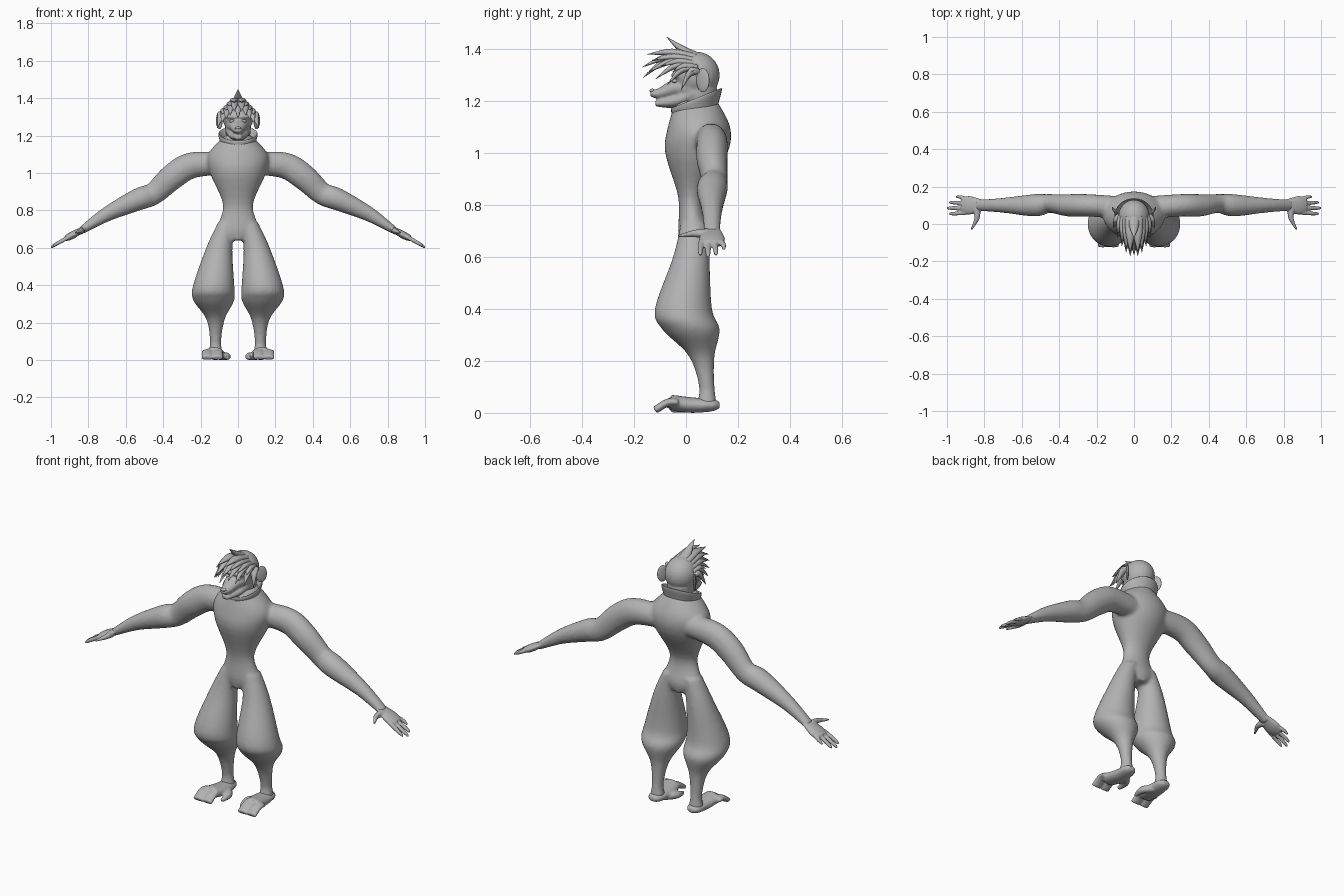
import bpy
import bmesh
import math
from mathutils import Vector, Matrix

default_cube = bpy.data.objects.get("Cube")
if default_cube:
    bpy.data.objects.remove(default_cube, do_unlink=True)

grey = bpy.data.materials.new("plain_grey")
grey.use_nodes = True
grey.diffuse_color = (0.45, 0.45, 0.45, 1)
grey.node_tree.nodes["Principled BSDF"].inputs["Base Color"].default_value = grey.diffuse_color

UP = Vector((0, 0, 1))
MIDDLE = (1,)
BOTH = (1, -1)


def smooth_path(points, steps=5):
    """Pass a smooth curve through the control rings, radii included."""
    rings = [Vector(point) for point in points]
    result = []
    for index in range(len(rings) - 1):
        start, end = rings[index], rings[index + 1]
        leave = (end - rings[max(index - 1, 0)]) / 2
        arrive = (rings[min(index + 2, len(rings) - 1)] - start) / 2
        for step in range(steps):
            f = step / steps
            ease = f * f * (3 - 2 * f)
            result.append(start.lerp(end, ease) + leave * f * (1 - f) ** 2
                          - arrive * f * f * (1 - f))
    return result + [rings[-1]]


def loft(bm, points, sides=MIDDLE, flat=1, axis=None, count=20):
    """Skin elliptical rings (x, y, z, radius) along a path; flat scales the second radius."""
    path = smooth_path(points)
    for side in sides:
        centres = [Vector((p[0] * side, p[1], p[2])) for p in path]
        span = (centres[-1] - centres[0]).normalized()
        reference = Vector((0, 1, 0)) if abs(span.x) > 0.6 else Vector((1, 0, 0))
        rings = []
        for index, (centre, point) in enumerate(zip(centres, path)):
            before = centres[max(index - 1, 0)]
            after = centres[min(index + 1, len(centres) - 1)]
            tangent = (axis or (after - before)).normalized()
            across = (reference - tangent * reference.dot(tangent)).normalized()
            through = tangent.cross(across)
            wide = point[3]
            deep = point[4] if len(point) > 4 else wide * flat
            ring = []
            for corner in range(count):
                angle = math.tau * corner / count
                ring.append(bm.verts.new(centre + across * wide * math.cos(angle)
                                         + through * deep * math.sin(angle)))
            rings.append(ring)
        faces = [bm.faces.new(rings[0]), bm.faces.new(rings[-1])]
        for lower, upper in zip(rings, rings[1:]):
            for k in range(count):
                faces.append(bm.faces.new((lower[k], lower[k - 1], upper[k - 1], upper[k])))
        bmesh.ops.recalc_face_normals(bm, faces=faces)


def ball(bm, centre, radii, sides=MIDDLE, turn=0):
    """Add an ellipsoid, mirrored when both sides are asked for."""
    for side in sides:
        place = Matrix.Translation((centre[0] * side, centre[1], centre[2]))
        spin = Matrix.Rotation(turn * side, 4, 'Z')
        size = Matrix.Diagonal(radii).to_4x4()
        bmesh.ops.create_uvsphere(bm, u_segments=24, v_segments=14, radius=1,
                                  matrix=place @ spin @ size)


def finish(name, bm, voxel=0, soften=0):
    """Turn the bmesh into a smooth object, fusing its pieces when a voxel size is given."""
    mesh = bpy.data.meshes.new(name)
    bm.to_mesh(mesh)
    bm.free()
    mesh.materials.append(grey)
    for polygon in mesh.polygons:
        polygon.use_smooth = True
    part = bpy.data.objects.new(name, mesh)
    bpy.context.collection.objects.link(part)
    if voxel:
        fuse = part.modifiers.new("fuse", 'REMESH')
        fuse.mode = 'VOXEL'
        fuse.voxel_size = voxel
        fuse.use_smooth_shade = True
        relax = part.modifiers.new("relax", 'SMOOTH')
        relax.factor = 0.5
        relax.iterations = soften


# Body: torso, baggy legs and arms fused into one skin
bm = bmesh.new()
loft(bm, [(0, .03, .64, .05, .05), (0, .03, .7, .11, .06), (0, .02, .83, .08, .05),
          (0, .04, 1, .15, .12), (0, .05, 1.1, .16, .12), (0, .04, 1.2, .07, .08)],
     axis=UP, count=32)
loft(bm, [(.06, .03, .73, .05), (.1, .02, .6, .07), (.13, -.01, .4, .11), (.13, .02, .32, .11),
          (.12, .06, .22, .05), (.12, .08, .1, .03), (.12, .08, .03, .04)],
     BOTH, axis=UP, count=28)
loft(bm, [(.1, .09, 1.05, .06, .06), (.25, .1, 1.04, .06, .07), (.35, .1, .98, .06, .07),
          (.45, .11, .89, .05, .06), (.53, .1, .86, .06, .06), (.7, .1, .78, .04, .04),
          (.84, .1, .69, .03, .02)], BOTH)
finish("body", bm, voxel=.01, soften=4)

# Feet: heel and arch, two broad toes and a hooked inner toe
bm = bmesh.new()
loft(bm, [(.12, .13, .03, .02), (.12, .1, .03, .04), (.12, .02, .03, .05), (.13, -.06, .04, .05)],
     BOTH, flat=.6)
for toe in (.11, .165):
    loft(bm, [(toe, -.03, .04, .03), (toe, -.07, .04, .03), (toe, -.12, .01, .03)], BOTH, flat=.5)
loft(bm, [(.1, .05, .02, .02), (.06, 0, .02, .02), (.06, -.06, .01, .01)], BOTH)
finish("feet", bm, voxel=.006, soften=3)

# Hands: palm, four fingers by rule and a thumb
bm = bmesh.new()
loft(bm, [(.81, .1, .71, .03), (.88, .1, .67, .05), (.92, .1, .65, .04)], BOTH, flat=.4)
for finger in range(4):
    reach = 1 - .012 * (finger - 1) ** 2
    spread = .055 + .03 * finger
    drop = .6 + (1 - reach) * .6
    loft(bm, [(.9, .06 + .025 * finger, .66, .012), (reach - .02, spread, drop + .015, .01),
              (reach, spread, drop, .005)], BOTH, count=10)
loft(bm, [(.84, .08, .69, .02), (.84, .03, .69, .014), (.87, -.03, .68, .005)], BOTH, count=12)
finish("hands", bm, voxel=.005, soften=2)

# Collar: tilted standing roll, hollow at the top
bm = bmesh.new()
loft(bm, [(0, .04, 1.12, .09), (0, .04, 1.15, .09), (0, .04, 1.2, .105),
          (0, .04, 1.21, .1), (0, .04, 1.17, .08)], axis=Vector((0, -.4, 1)), count=32)
finish("collar", bm)

# Head: skull, neck, muzzle, jaw and brows
bm = bmesh.new()
ball(bm, (0, .04, 1.3), (.084, .09, .09))
loft(bm, [(0, .05, 1.14, .06), (0, .05, 1.25, .07)], axis=UP)
loft(bm, [(0, .02, 1.25, .07), (0, -.04, 1.25, .05), (0, -.1, 1.23, .03), (0, -.137, 1.23, .018)],
     flat=.7)
loft(bm, [(0, .03, 1.23, .07), (0, -.04, 1.2, .05), (0, -.118, 1.19, .02)], flat=.55)
ball(bm, (.03, -.04, 1.3), (.034, .014, .011), BOTH, turn=.35)
finish("head", bm, voxel=.006, soften=3)

# Face details
for name, centre, radii, sides, turn in (
        ("nose", (0, -.13, 1.24), (.017, .01, .008), MIDDLE, 0),
        ("eyes", (.033, -.043, 1.277), (.014, .01, .008), BOTH, .4),
        ("ears", (.1, .065, 1.28), (.008, .03, .046), BOTH, -.6)):
    bm = bmesh.new()
    ball(bm, centre, radii, sides, turn)
    finish(name, bm)


def lock(bm, root, tip, thick, arch, sides=BOTH):
    """Add one tapering, arched hair lock."""
    middle = root.lerp(tip, .5) + UP * arch
    loft(bm, [(*root, thick), (*middle, thick * .8), (*tip, .001)], sides, flat=.6, count=8)


# Hair: a crest, a centre fringe and two rows fanned round the brow
bm = bmesh.new()
lock(bm, Vector((0, .06, 1.36)), Vector((0, -.075, 1.447)), .034, -.01, MIDDLE)
lock(bm, Vector((0, .02, 1.36)), Vector((0, -.165, 1.29)), .03, .035, MIDDLE)
for row, height in enumerate((1.38, 1.33)):
    for turn in range(5):
        f = turn / 4
        root = Vector((.02 + .055 * f, .04, 1.365 - .05 * f))
        tip = Vector((.02 + .09 * f, -.15 - .02 * row + .15 * f ** 1.5, height - .09 * f))
        lock(bm, root, tip, .03 - .006 * f, .015 + .01 * row)
finish("hair", bm)
